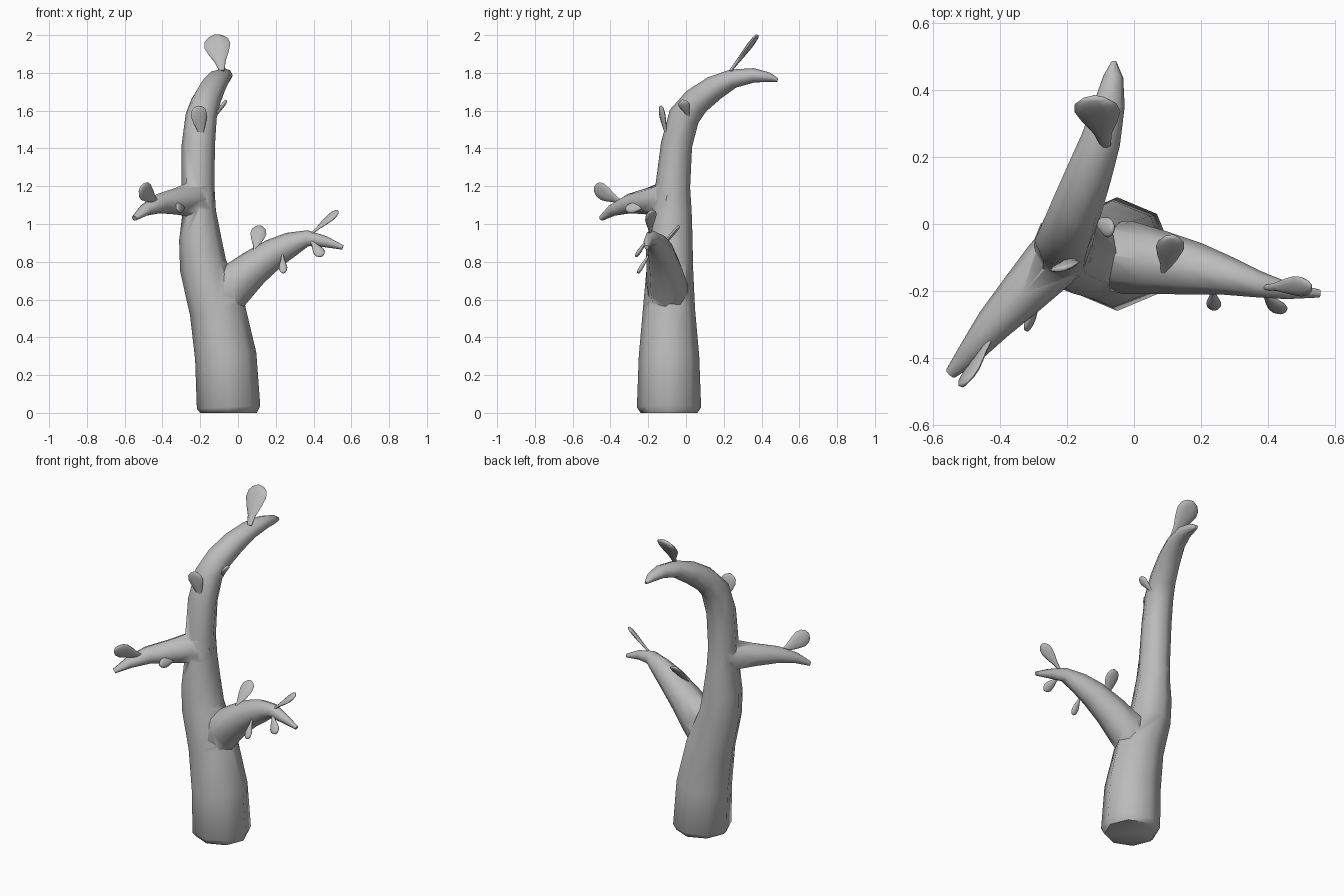
import bpy, bmesh, math
from mathutils import Vector

if "Cube" in bpy.data.objects:
    bpy.data.objects.remove(bpy.data.objects["Cube"])

bark = bpy.data.materials.new("plain grey")
bark.diffuse_color = (0.5, 0.5, 0.5, 1)
bark.use_nodes = True
bark.node_tree.nodes["Principled BSDF"].inputs["Base Color"].default_value = bark.diffuse_color


def finish(bm, name, angle):
    bmesh.ops.recalc_face_normals(bm, faces=bm.faces)
    mesh = bpy.data.meshes.new(name)
    bm.to_mesh(mesh)
    bm.free()
    mesh.materials.append(bark)
    ob = bpy.data.objects.new(name, mesh)
    bpy.context.collection.objects.link(ob)
    smooth(ob, angle)
    return ob


def smooth(ob, angle):
    bpy.ops.object.select_all(action='DESELECT')
    bpy.context.view_layer.objects.active = ob
    ob.select_set(True)
    bpy.ops.object.shade_smooth_by_angle(angle=math.radians(angle))


def loft(name, sections, ref, sides=8, angle=60):
    """Tube through (x, y, z, radius along ref, radius across ref)."""
    bm = bmesh.new()
    pts = [Vector(s[:3]) for s in sections]
    rings = []
    for i, s in enumerate(sections):
        t = (pts[min(i + 1, len(pts) - 1)] - pts[max(i - 1, 0)]).normalized()
        u = Vector(ref)
        u = (u - t * u.dot(t)).normalized()
        v = t.cross(u)
        ring = []
        for k in range(sides):
            a = 2 * math.pi * k / sides
            ring.append(bm.verts.new(pts[i] + u * s[3] * math.cos(a) + v * s[4] * math.sin(a)))
        rings.append(ring)
    for a, b in zip(rings, rings[1:]):
        for k in range(sides):
            n = (k + 1) % sides
            bm.faces.new((a[k], a[n], b[n], b[k]))
    bm.faces.new(rings[0])
    bm.faces.new(rings[-1])
    return finish(bm, name, angle)


# Trunk, bending backwards at the top
trunk = loft("trunk", [
    (-.05, -.09, .0, .15, .15), (-.05, -.09, .03, .168, .17),
    (-.065, -.09, .3, .163, .16), (-.11, -.09, .55, .148, .138),
    (-.185, -.085, .78, .125, .122), (-.2, -.08, .92, .112, .115),
    (-.205, -.075, 1.07, .088, .105), (-.212, -.07, 1.2, .087, .092),
    (-.21, -.05, 1.42, .088, .083), (-.195, -.01, 1.57, .083, .083),
    (-.17, .055, 1.65, .078, .075), (-.135, .15, 1.72, .07, .066),
    (-.1, .25, 1.77, .06, .05), (-.073, .36, 1.787, .046, .038),
    (-.062, .44, 1.777, .03, .025), (-.06, .485, 1.762, .008, .01)], (1, 0, 0))

# Side branches
right_branch = loft("right_branch", [
    (-.1, -.09, .56, .1, .1), (-.02, -.1, .68, .115, .11),
    (.08, -.115, .765, .096, .095), (.19, -.135, .845, .08, .078),
    (.28, -.155, .892, .066, .058), (.37, -.18, .925, .042, .04),
    (.46, -.2, .907, .03, .025), (.555, -.208, .876, .012, .012)], (0, 0, 1))
left_branch = loft("left_branch", [
    (-.19, -.05, 1.13, .1, .085), (-.25, -.12, 1.13, .095, .085),
    (-.33, -.205, 1.12, .07, .072), (-.42, -.3, 1.108, .052, .055),
    (-.49, -.385, 1.075, .033, .038), (-.548, -.447, 1.03, .014, .018)], (0, 0, 1))

# Weld the branches into the trunk
for branch in (right_branch, left_branch):
    mod = trunk.modifiers.new("weld", 'BOOLEAN')
    mod.operation = 'UNION'
    mod.solver = 'EXACT'
    mod.object = branch
    bpy.context.view_layer.objects.active = trunk
    bpy.ops.object.modifier_apply(modifier=mod.name)
    bpy.data.objects.remove(branch)
smooth(trunk, 75)


def leaf(name, base, tip, width, side, thick=.022):
    """Flat paddle, narrow at the base and round at the tip."""
    b, t = Vector(base), Vector(tip)
    shape = [(0, .22), (.25, .4), (.5, .78), (.7, 1), (.86, .9), (.96, .55), (1, .12)]
    rows = [(*b.lerp(t, f), w * width / 2, thick / 2 * (.4 + .6 * w)) for f, w in shape]
    loft(name, rows, side, 10, 80)


leaf("top_leaf", (-.085, .235, 1.81), (-.12, .38, 2.0), .14, (1, 0, .15), .03)
leaf("front_leaf", (-.19, -.1, 1.45), (-.213, -.135, 1.625), .09, (1, .3, 0))
leaf("small_side_leaf", (-.125, .015, 1.565), (-.062, -.02, 1.655), .06, (.2, 1, .2))
leaf("left_tip_leaf", (-.425, -.335, 1.11), (-.515, -.485, 1.195), .1, (.3, -.1, 1))
leaf("left_low_leaf", (-.275, -.19, 1.1), (-.322, -.32, 1.08), .06, (-.4, 0, 1))
leaf("right_upper_leaf", (.09, -.155, .85), (.115, -.035, .99), .085, (1, 0, 0))
leaf("right_tip_leaf", (.39, -.19, .95), (.53, -.185, 1.07), .07, (-.3, 1, .5))
leaf("right_low_leaf", (.235, -.195, .84), (.24, -.255, .74), .045, (1, 0, 0))
leaf("right_end_leaf", (.385, -.205, .915), (.445, -.265, .83), .06, (1, .2, .5))
